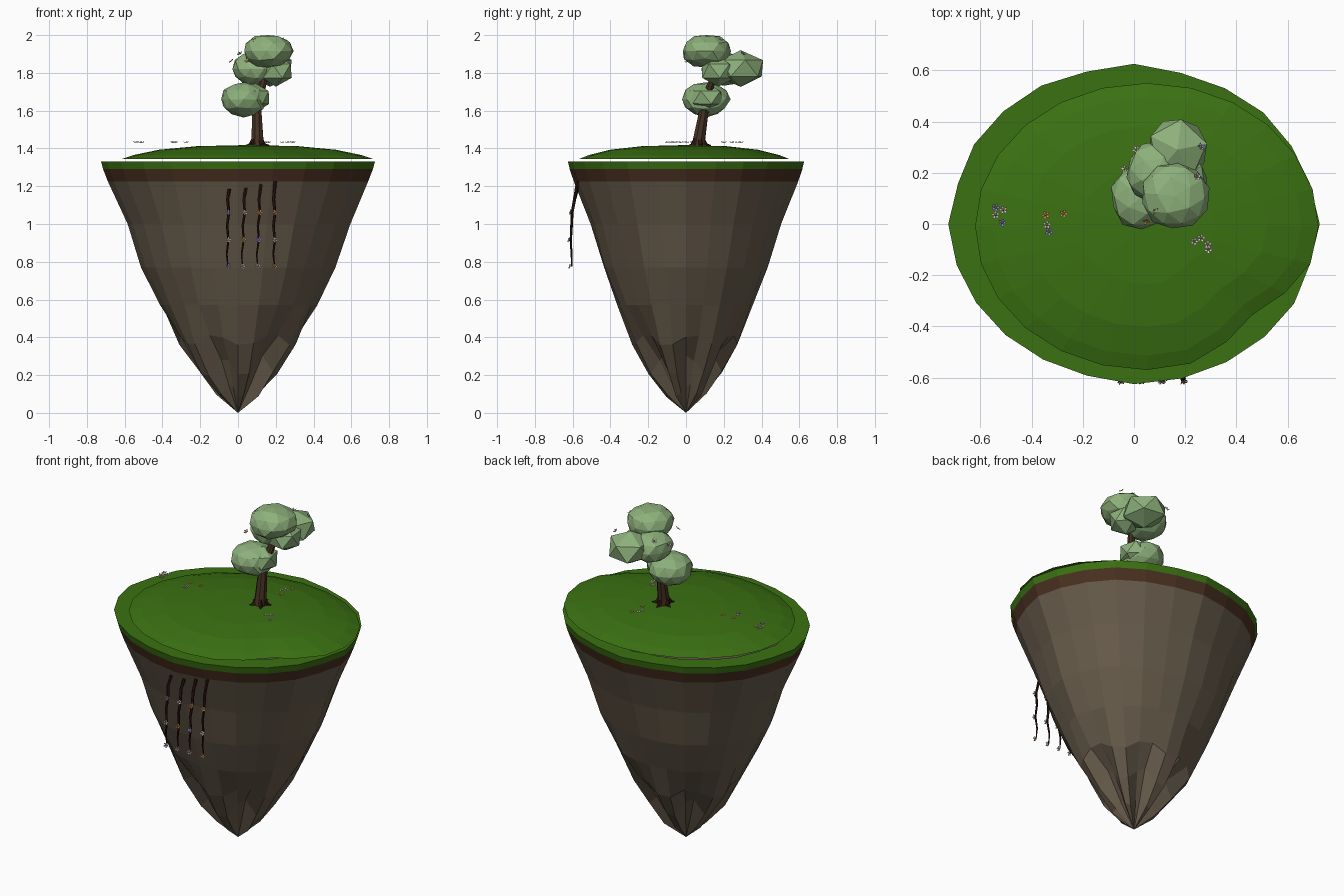
import bpy, bmesh, math, random
from mathutils import Vector, Matrix

if "Cube" in bpy.data.objects:
    bpy.data.objects.remove(bpy.data.objects["Cube"])

random.seed(4)
TAU = 2 * math.pi


def mat(name, r, g, b):
    m = bpy.data.materials.new(name)
    m.diffuse_color = (r, g, b, 1)
    m.use_nodes = True
    m.node_tree.nodes["Principled BSDF"].inputs["Base Color"].default_value = m.diffuse_color
    return m


GRASS = mat("grass green", 0.043, 0.165, 0.006)
SOIL = mat("soil brown", 0.068, 0.030, 0.015)
ROCK = mat("rock brown", 0.135, 0.105, 0.070)
BARK = mat("bark brown", 0.060, 0.032, 0.016)
VINE = mat("dark root red", 0.028, 0.007, 0.005)
LEAF = mat("leaf green", 0.27, 0.44, 0.20)
WHITE = mat("petal white", 0.68, 0.60, 0.66)
PURPLE = mat("petal purple", 0.30, 0.24, 0.68)
ORANGE = mat("petal orange", 0.72, 0.33, 0.10)
YELLOW = mat("flower yellow", 0.70, 0.45, 0.05)


def finish(name, bm, mats, outward=True):
    if outward:
        bmesh.ops.recalc_face_normals(bm, faces=bm.faces[:])
    me = bpy.data.meshes.new(name)
    bm.to_mesh(me)
    bm.free()
    for m in mats:
        me.materials.append(m)
    ob = bpy.data.objects.new(name, me)
    bpy.context.collection.objects.link(ob)
    return ob


def skin(bm, rings, index=lambda k: 0):
    """Join rings of points (one point = a tip); material chosen per band."""
    vs = [[bm.verts.new(p) for p in r] for r in rings]
    for k, (a, b) in enumerate(zip(vs, vs[1:])):
        n = max(len(a), len(b))
        for i in range(n):
            j = (i + 1) % n
            if len(b) == 1:
                f = bm.faces.new((a[i], a[j], b[0]))
            elif len(a) == 1:
                f = bm.faces.new((a[0], b[j], b[i]))
            else:
                f = bm.faces.new((a[i], a[j], b[j], b[i]))
            f.material_index = index(k)


def tube(bm, path, radii, n):
    """Round tube along a roughly straight path, closed to tips at both ends."""
    path = [Vector(p) for p in path]
    q = (path[-1] - path[0]).to_track_quat('Z', 'Y')
    rings = [[path[0]]]
    for p, r in zip(path, radii):
        rings.append([p + q @ Vector((r * math.cos(TAU * i / n), r * math.sin(TAU * i / n), 0))
                      for i in range(n)])
    rings.append([path[-1]])
    skin(bm, rings)


# Island: grass lip, soil band and tapering rock, with a jagged lower end
N = 24
edge = [1 if i % 6 == 0 else random.uniform(0.975, 1.0) for i in range(N)]


def oval(scale, z, rough=0, dz=0, notch=1):
    pts = []
    for i in range(N):
        a = TAU * i / N
        s = scale * edge[i] * random.uniform(1 - rough, 1 + rough)
        d = 0
        if notch < 1:
            s *= notch if i % 4 < 2 else 1
            d = dz * (1 if i % 4 < 2 else -1) + random.uniform(-dz, dz) * 0.4
        pts.append((0.725 * s * math.cos(a), 0.625 * s * math.sin(a), z + d))
    return pts


bm = bmesh.new()
rings = [oval(0.84, 1.33), oval(1.0, 1.33), oval(0.985, 1.29), oval(0.95, 1.225),
         oval(0.815, 1.0, 0.012), oval(0.70, 0.77, 0.02), oval(0.575, 0.57, 0.02),
         oval(0.445, 0.385, 0.03, 0.02, 0.95), oval(0.305, 0.25, 0.05, 0.04, 0.84),
         oval(0.17, 0.12, 0.08, 0.025, 0.8), [(0, 0, 0)]]
skin(bm, rings, lambda k: 0 if k < 2 else 1 if k == 2 else 2)
finish("island_rock", bm, [GRASS, SOIL, ROCK])

# Grass dome: thin shallow cap resting just above the lip
bm = bmesh.new()
rings = []
for s, z in ((1.0, 1.343), (0.9, 1.365), (0.7, 1.393), (0.4, 1.412)):
    ring = []
    for i in range(N):
        a = TAU * i / N
        c = s * (1 - 0.13 * math.exp(-((i - 21) / 1.3) ** 2))
        ring.append((0.05 + 0.67 * c * math.cos(a), -0.01 + 0.56 * c * math.sin(a), z))
    rings.append(ring)
skin(bm, rings + [[(0.05, 0, 1.418)]])
ob = finish("grass_dome", bm, [GRASS])

# Trunk and branch
bm = bmesh.new()
tube(bm, [(0.105, 0.065, 1.39), (0.103, 0.07, 1.45), (0.1, 0.095, 1.6), (0.125, 0.125, 1.72),
          (0.15, 0.16, 1.82)], [0.042, 0.034, 0.026, 0.022, 0.016], 8)
finish("tree_trunk", bm, [BARK])

# Flaring roots
bm = bmesh.new()
for i in range(5):
    a = TAU * i / 5 + 0.3
    d = Vector((math.cos(a), math.sin(a), 0))
    c = Vector((0.103, 0.067, 1.415))
    tube(bm, [c + d * 0.02 + Vector((0, 0, 0.03)), c + d * 0.04, c + d * 0.065],
         [0.016, 0.013, 0.004], 5)
finish("tree_roots", bm, [VINE])

# Leaf clumps: flattened faceted balls
clumps = [((0.03, 0.105, 1.66), (0.118, 0.125, 0.09)), ((0.09, 0.11, 1.67), (0.085, 0.10, 0.075)),
          ((0.16, 0.11, 1.915), (0.13, 0.13, 0.088)), ((0.17, 0.29, 1.825), (0.125, 0.135, 0.095)),
          ((0.085, 0.20, 1.82), (0.115, 0.12, 0.088)), ((0.20, 0.17, 1.81), (0.095, 0.10, 0.08))]
for k, (c, r) in enumerate(clumps):
    bm = bmesh.new()
    bmesh.ops.create_icosphere(bm, subdivisions=1 if k % 2 else 2, radius=1.04)
    for v in bm.verts:
        v.co *= random.uniform(0.94, 1.03)
    bm.transform(Matrix.Translation(c) @ Matrix.Diagonal((*r, 1)) @ Matrix.Rotation(k * 0.9, 4, 'Z'))
    for v in bm.verts:
        v.co.z = min(v.co.z, 2.0)
    finish("leaf_clump_%d" % (k + 1), bm, [LEAF])


# Flowers: five cupped petals round a small button
PETALS = [WHITE, PURPLE, ORANGE, YELLOW]


def flower(bm, pos, colour, normal=(0, 0, 1), r=0.017):
    q = Vector(normal).to_track_quat('Z', 'Y')
    spin = random.uniform(0, TAU)

    def pt(rad, ang, h):
        return Vector(pos) + q @ Vector((rad * math.cos(ang), rad * math.sin(ang), h))

    for i in range(5):
        a = spin + TAU * i / 5
        f = bm.faces.new([bm.verts.new(p) for p in (
            pt(0, a, 0), pt(r * 0.7, a - 0.5, 0.003), pt(r, a, 0.007), pt(r * 0.7, a + 0.5, 0.003))])
        f.material_index = colour
    skin_from = len(bm.faces)
    skin(bm, [[pt(r * 0.28, TAU * i / 6, 0.002) for i in range(6)], [pt(0, 0, 0.007)]],
         lambda k: 3)


bm = bmesh.new()
for x, y, c in ((-.54, .065, 1), (-.51, .055, 0), (-.54, .035, 0), (-.515, .005, 1),
                (-.345, .035, 2), (-.34, -.003, 0), (-.332, -.03, 1), (-.275, .04, 2),
                (.235, -.068, 0), (.262, -.055, 0), (.288, -.08, 0), (.29, -.1, 0),
                (.15, .2, 2), (.12, .245, 0), (.16, .29, 2), (.13, .27, 0)):
    flower(bm, (x, y, 1.43), c)
finish("ground_flowers", bm, PETALS, False)

bm = bmesh.new()
for x, y, z, c in ((.01, .29, 1.90, 0), (-.035, .215, 1.86, 0), (.26, .30, 1.90, 1),
                   (.245, .185, 1.975, 0), (.09, .05, 1.97, 2), (.05, .01, 1.86, 2)):
    flower(bm, (x, y, z), c, (x - 0.13, y - 0.17, 0.2))
finish("tree_flowers", bm, PETALS, False)

# Hanging vines with flowers on the front
vines, blooms = bmesh.new(), bmesh.new()
for k, (x0, x1, top) in enumerate(((-.05, -.057, 1.185), (.038, .02, 1.19),
                                   (.118, .10, 1.21), (.193, .19, 1.225))):
    zs = [top, 1.13, 1.06, 0.99, 0.915, 0.84, 0.775]
    ys = [-.575, -.59, -.603, -.606, -.61, -.606, -.605]
    pts = []
    for i, (y, z) in enumerate(zip(ys, zs)):
        x = x0 + (x1 - x0) * i / 6 + 0.004 * (-1) ** i
        pts.append((x, y, z))
    tube(vines, pts, [.009, .0085, .0075, .007, .006, .005, .003], 6)
    for j, i in enumerate((2, 4, 6)):
        x, y, z = pts[i]
        flower(blooms, (x, y - 0.006, z), ((1, 0, 1), (0, 2, 0), (2, 1, 0), (2, 0, 2))[k][j],
               (0.2, -1, 0.3), 0.016)
finish("hanging_vines", vines, [VINE])
finish("vine_flowers", blooms, PETALS, False)
